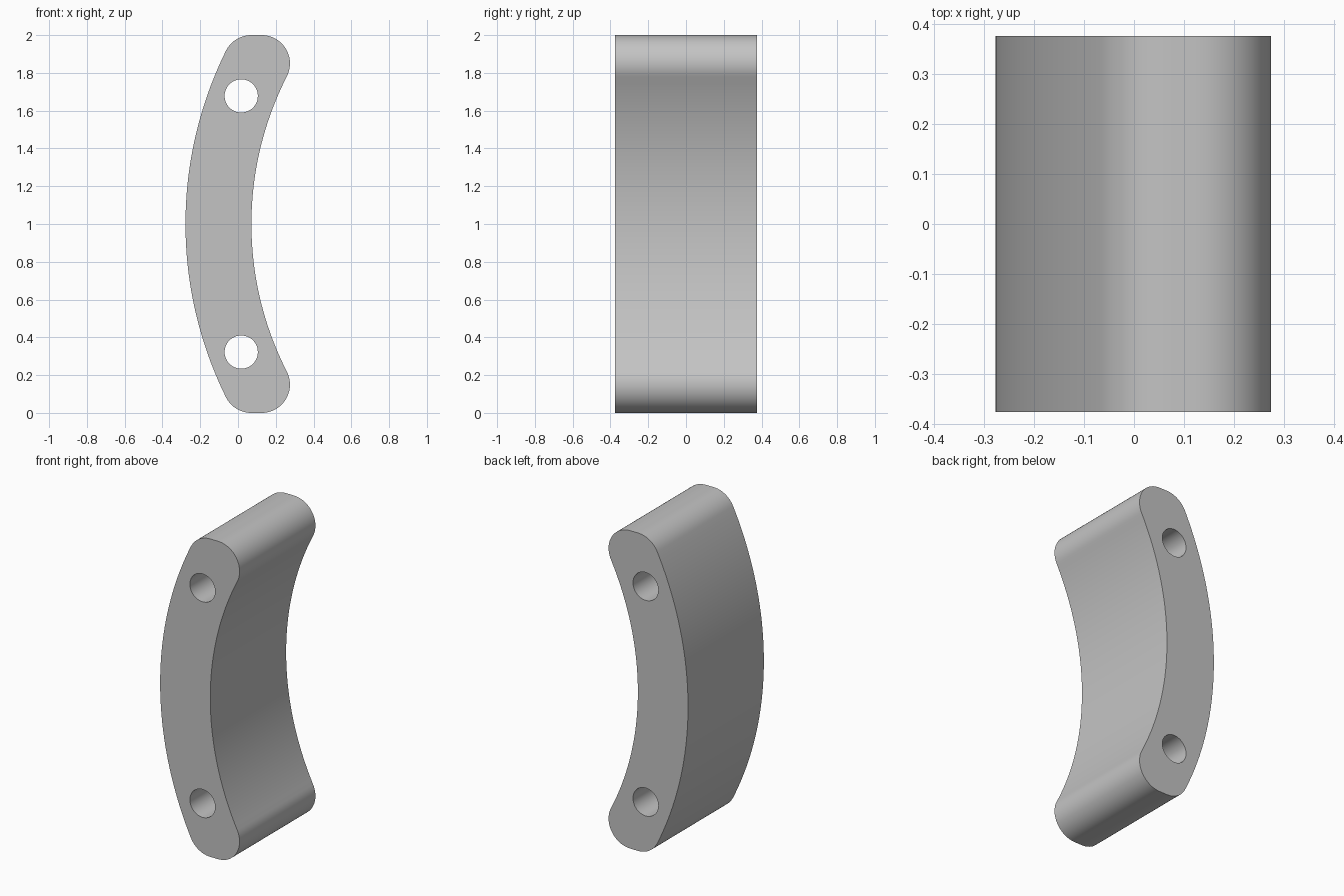
import bpy, bmesh, math
from mathutils import Vector

cube = bpy.data.objects.get("Cube")
if cube:
    bpy.data.objects.remove(cube, do_unlink=True)

# Dimensions of the curved bar
INNER, OUTER, CENTRE_X = 1.722, 2.071, 1.793
FILLET = 0.15
HALF_DEPTH = 0.377
HOLE_RADIUS, HOLE_X, HOLE_Z = 0.088, 0.017, 0.678


def arc(cx, cz, radius, start, end, steps):
    """Points on an arc, z measured from the middle of the bar."""
    return [(cx + radius * math.cos(start + (end - start) * i / steps),
             cz + radius * math.sin(start + (end - start) * i / steps))
            for i in range(steps + 1)]


# Upper half of the outline: outer arc, two end fillets, inner arc
fz = 1 - FILLET
outer_dist, inner_dist = OUTER - FILLET, INNER + FILLET
outer_tilt = math.asin(fz / outer_dist)
inner_tilt = math.asin(fz / inner_dist)
outer_fx = CENTRE_X - outer_dist * math.cos(outer_tilt)
inner_fx = CENTRE_X - inner_dist * math.cos(inner_tilt)
half = arc(CENTRE_X, 0, OUTER, math.pi, math.pi - outer_tilt, 24)
half += arc(outer_fx, fz, FILLET, math.pi - outer_tilt, math.pi / 2, 12)[1:]
half += arc(inner_fx, fz, FILLET, math.pi / 2, -inner_tilt, 20)
half += arc(CENTRE_X, 0, INNER, math.pi - inner_tilt, math.pi, 24)[1:]
outline = half + [(x, -z) for x, z in reversed(half[1:-1])]

# Bolt holes near both ends
holes = [arc(HOLE_X, side * HOLE_Z, HOLE_RADIUS, 0, math.tau, 48)[:-1]
         for side in (-1, 1)]

# Fill the profile around the holes and extrude it through the depth
bm = bmesh.new()
for loop in [outline] + holes:
    verts = [bm.verts.new((x, -HALF_DEPTH, z + 1)) for x, z in loop]
    for i, v in enumerate(verts):
        bm.edges.new((v, verts[(i + 1) % len(verts)]))
bmesh.ops.triangle_fill(bm, use_beauty=True, use_dissolve=False,
                        edges=bm.edges[:], normal=Vector((0, -1, 0)))
result = bmesh.ops.extrude_face_region(bm, geom=bm.faces[:], use_keep_orig=True)
moved = [g for g in result["geom"] if isinstance(g, bmesh.types.BMVert)]
bmesh.ops.translate(bm, vec=(0, 2 * HALF_DEPTH, 0), verts=moved)
bmesh.ops.recalc_face_normals(bm, faces=bm.faces[:])
mesh = bpy.data.meshes.new("curved_bar")
bm.to_mesh(mesh)
bm.free()
bar = bpy.data.objects.new("curved_bar", mesh)
bpy.context.collection.objects.link(bar)

# Plain grey finish
grey = bpy.data.materials.new("light grey")
grey.use_nodes = True
colour = (0.55, 0.55, 0.55, 1)
grey.diffuse_color = colour
grey.node_tree.nodes["Principled BSDF"].inputs["Base Color"].default_value = colour
mesh.materials.append(grey)

# Smooth the curved walls, keep the rims sharp
bpy.ops.object.select_all(action="DESELECT")
bar.select_set(True)
bpy.context.view_layer.objects.active = bar
bpy.ops.object.shade_smooth_by_angle(angle=math.radians(30))
